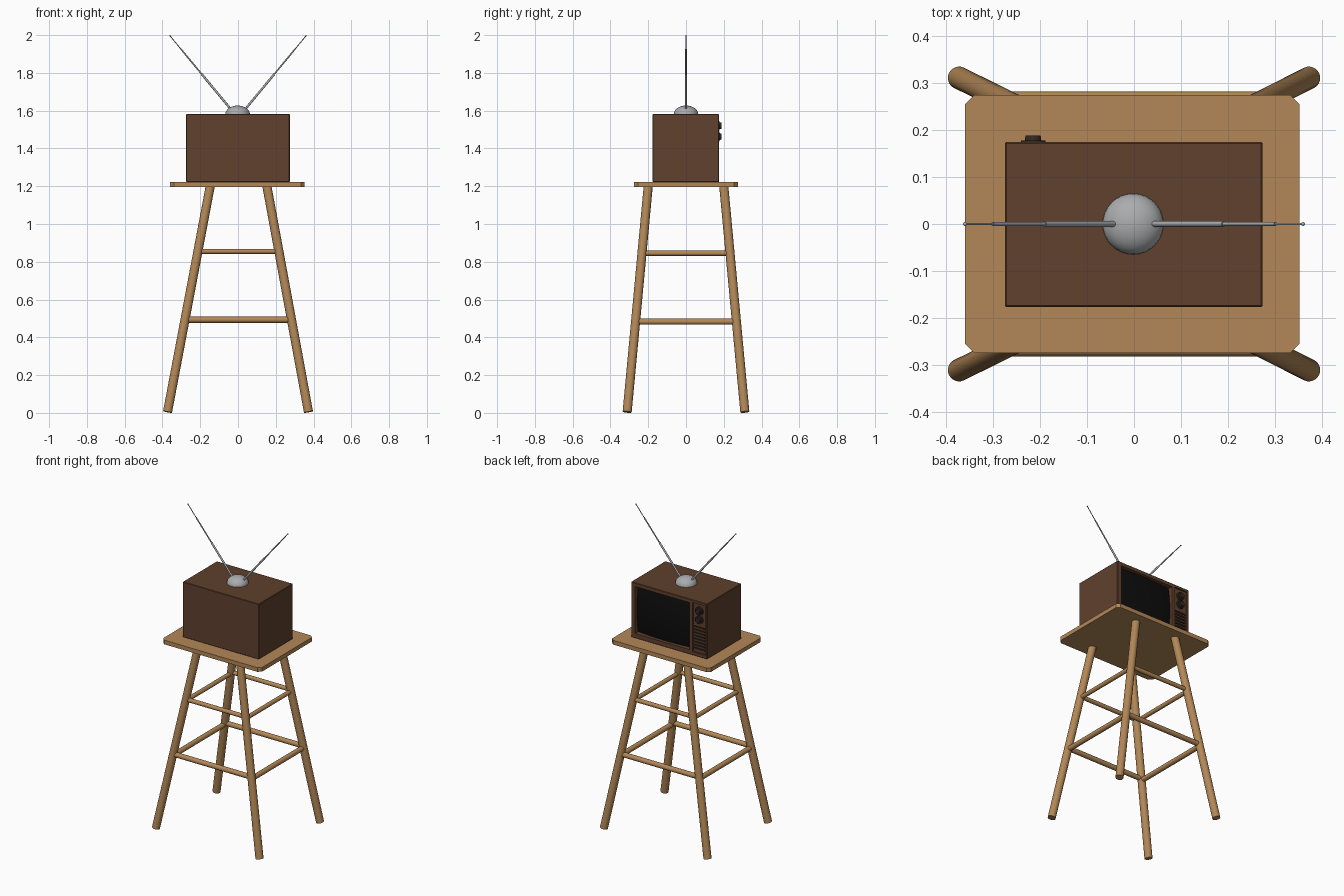
import bpy, bmesh, math
from mathutils import Vector

if "Cube" in bpy.data.objects:
    bpy.data.objects.remove(bpy.data.objects["Cube"])


def material(name, rgb):
    m = bpy.data.materials.new(name)
    m.diffuse_color = (*rgb, 1)
    m.use_nodes = True
    m.node_tree.nodes["Principled BSDF"].inputs["Base Color"].default_value = m.diffuse_color
    return m


WOOD = material("light wood", (0.45, 0.245, 0.095))
BROWN = material("dark brown case", (0.115, 0.052, 0.026))
BLACK = material("black screen", (0.004, 0.004, 0.004))
KNOB = material("dark knob", (0.035, 0.022, 0.016))
GREY = material("antenna grey", (0.40, 0.41, 0.42))


def finish(bm, name, mat, smooth=False):
    bmesh.ops.recalc_face_normals(bm, faces=bm.faces)
    me = bpy.data.meshes.new(name)
    bm.to_mesh(me)
    bm.free()
    me.materials.append(mat)
    ob = bpy.data.objects.new(name, me)
    bpy.context.collection.objects.link(ob)
    if smooth:
        bpy.ops.object.select_all(action='DESELECT')
        ob.select_set(True)
        bpy.context.view_layer.objects.active = ob
        bpy.ops.object.shade_smooth_by_angle(angle=math.radians(40))
    return ob


def box(name, lo, hi, mat, bevel=0.0, vertical_only=False):
    bm = bmesh.new()
    bmesh.ops.create_cube(bm, size=1)
    lo, hi = Vector(lo), Vector(hi)
    for v in bm.verts:
        v.co = Vector([(lo[i] + hi[i]) / 2 + v.co[i] * (hi[i] - lo[i]) for i in range(3)])
    if bevel:
        edges = [e for e in bm.edges if not vertical_only
                 or abs(e.verts[0].co.z - e.verts[1].co.z) > 1e-4]
        bmesh.ops.bevel(bm, geom=edges, offset=bevel, segments=1, affect='EDGES')
    return finish(bm, name, mat)


def rod(name, a, b, r, mat, r2=None, sides=24):
    a, b = Vector(a), Vector(b)
    bm = bmesh.new()
    bmesh.ops.create_cone(bm, cap_ends=True, segments=sides, radius1=r,
                          radius2=r if r2 is None else r2, depth=(b - a).length)
    rot = (b - a).to_track_quat('Z', 'Y')
    for v in bm.verts:
        v.co = rot @ v.co + (a + b) / 2
    return finish(bm, name, mat, True)


# stool seat with clipped corners
box("seat", (-0.36, -0.275, 1.195), (0.353, 0.275, 1.222), WOOD, 0.02, True)


# splayed legs
def leg_point(sx, sy, z):
    t = z / 1.2
    top_x = 0.153 if sx > 0 else 0.147
    return Vector((sx * (0.374 + (top_x - 0.374) * t), sy * (0.312 - 0.112 * t), z))


for sx, nx in ((-1, "left"), (1, "right")):
    for sy, ny in ((-1, "front"), (1, "back")):
        rod(f"{ny}_{nx}_leg", leg_point(sx, sy, 0.005), leg_point(sx, sy, 1.2), 0.024, WOOD)

# two levels of rungs
for level, z, r in (("lower", 0.493, 0.016), ("upper", 0.855, 0.0135)):
    for s, n in ((-1, "front"), (1, "back")):
        rod(f"{level}_{n}_rung", leg_point(-1, s, z), leg_point(1, s, z), r, WOOD)
    for s, n in ((-1, "left"), (1, "right")):
        rod(f"{level}_{n}_rung", leg_point(s, -1, z - 0.01), leg_point(s, 1, z - 0.01), r, WOOD)

# television case, with recesses cut in the back-facing side
case = box("television_case", (-0.275, -0.177, 1.222), (0.274, 0.175, 1.582), BROWN, 0.003)
cuts = [((-0.147, 0.135, 1.252), (0.245, 0.3, 1.558)),
        ((-0.262, 0.165, 1.245), (-0.168, 0.3, 1.565))]
for lo, hi in cuts:
    cutter = box("cutter", lo, hi, BROWN)
    cutter.hide_render = True
    mod = case.modifiers.new("cut", 'BOOLEAN')
    mod.operation, mod.object, mod.solver = 'DIFFERENCE', cutter, 'EXACT'
    bpy.context.view_layer.objects.active = case
    bpy.ops.object.modifier_apply(modifier=mod.name)
    bpy.data.objects.remove(cutter)

# bulging screen
bm = bmesh.new()
bmesh.ops.create_grid(bm, x_segments=16, y_segments=12, size=1)
for v in bm.verts:
    u, w = v.co.x, v.co.y
    v.co = Vector((0.049 + 0.196 * u, 0.142 + 0.026 * (1 - (u * u + w * w) / 2), 1.405 + 0.153 * w))
screen = finish(bm, "screen", BLACK, True)
if screen.data.polygons[0].normal.y < 0:
    screen.data.flip_normals()

# channel knobs: wide skirt and narrower grip
for i, z in enumerate((1.52, 1.463)):
    rod(f"knob_skirt_{i}", (-0.215, 0.16, z), (-0.215, 0.178, z), 0.026, KNOB)
    rod(f"knob_grip_{i}", (-0.215, 0.175, z), (-0.215, 0.189, z), 0.018, KNOB, 0.016)

# speaker slats
for i in range(8):
    z = 1.265 + i * 0.02
    box(f"speaker_slat_{i}", (-0.252, 0.16, z), (-0.178, 0.171, z + 0.009), KNOB)

# antenna dome
bm = bmesh.new()
bmesh.ops.create_uvsphere(bm, u_segments=32, v_segments=16, radius=1)
bmesh.ops.bisect_plane(bm, geom=bm.verts[:] + bm.edges[:] + bm.faces[:], plane_co=(0, 0, 0),
                       plane_no=(0, 0, -1), clear_outer=True)
for v in bm.verts:
    v.co = Vector((v.co.x * 0.065 - 0.002, v.co.y * 0.065, 1.581 + v.co.z * 0.046))
finish(bm, "antenna_base", GREY, True)

# telescopic antenna rods with tip balls
for s, n in ((-1, "left"), (1, "right")):
    a, b = Vector((s * 0.035, 0, 1.604)), Vector((s * 0.36, 0, 1.996))
    for part, t0, t1, r in (("thick", 0, 0.48, 0.006), ("middle", 0.48, 0.82, 0.004),
                            ("thin", 0.82, 1, 0.0025)):
        rod(f"{n}_antenna_{part}", a.lerp(b, t0), a.lerp(b, t1), r, GREY, sides=12)
    bm = bmesh.new()
    bmesh.ops.create_uvsphere(bm, u_segments=12, v_segments=8, radius=0.004)
    bmesh.ops.translate(bm, verts=bm.verts, vec=b)
    finish(bm, f"{n}_antenna_tip", GREY, True)
